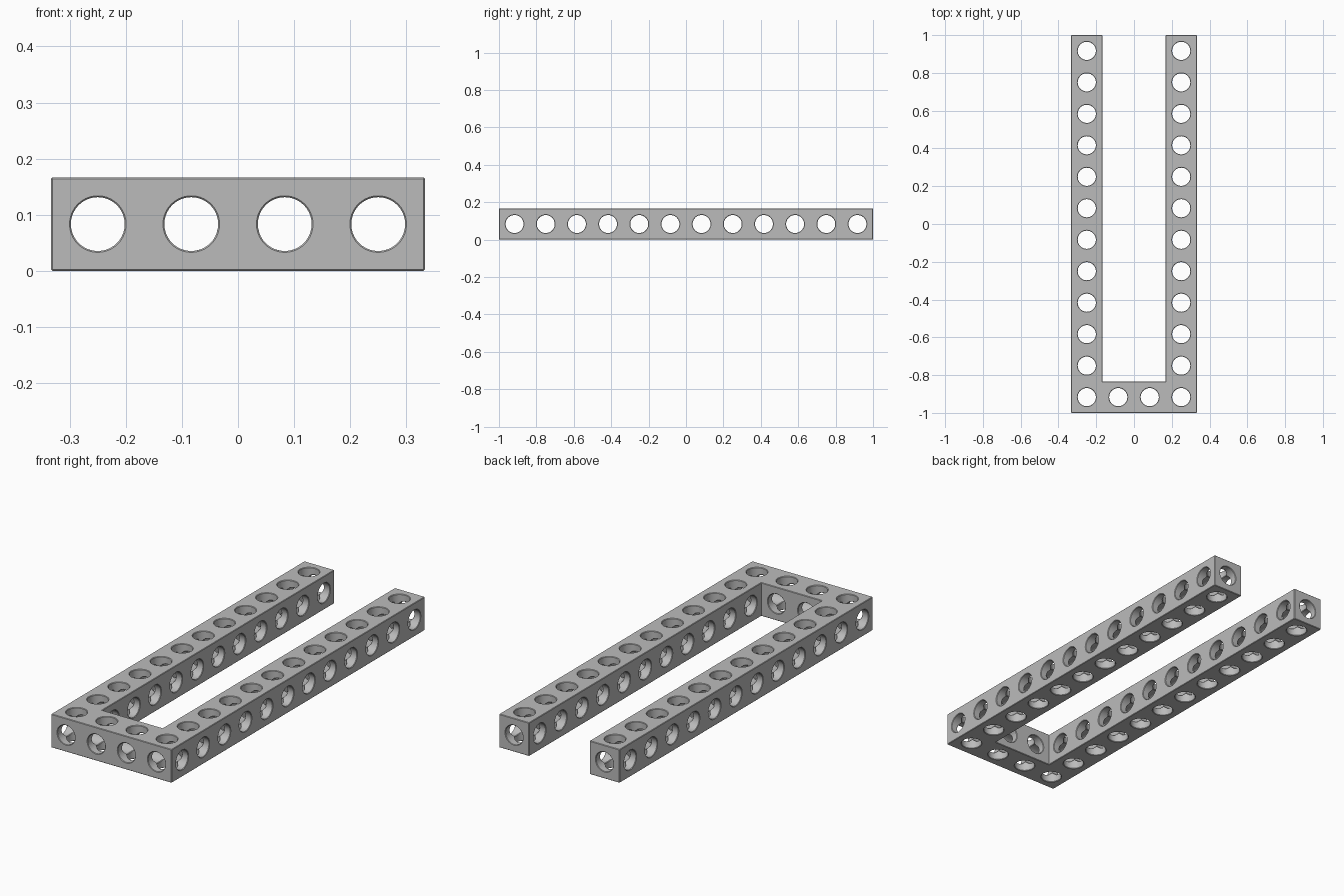
import bpy, bmesh
from math import cos, sin, pi, radians
from mathutils import Vector

cube = bpy.data.objects.get("Cube")
if cube:
    bpy.data.objects.remove(cube, do_unlink=True)

UNIT = 1 / 6          # size of one beam cell
HALF = UNIT / 2
BORE = 0.048          # hole radius
CHAMFER = 0.0025
SEGMENTS = 40         # multiple of 8 keeps the tunnel mitres exact
COLS, ROWS = 4, 12

# U layout: two long arms joined by one cross bar at the front
cells = {(i, j, 0) for i in range(COLS) for j in range(ROWS)
         if i in (0, COLS - 1) or j == 0}


def ring(bm, centre, axis, sign, shape):
    """Loop of vertices around an axis; shape maps a unit direction to (u, v, w)."""
    verts = []
    for k in range(SEGMENTS):
        a = 2 * pi * k / SEGMENTS
        u, v, w = shape(cos(a), sin(a))
        p = Vector()
        p[axis], p[(axis + 1) % 3], p[(axis + 2) % 3] = sign * w, u, v
        verts.append(bm.verts.new(centre + p))
    return verts


def bridge(bm, a, b):
    for k in range(SEGMENTS):
        n = (k + 1) % SEGMENTS
        bm.faces.new((a[k], a[n], b[n], b[k]))


def mitre(c, s):
    # curve where the three crossing bores meet
    return BORE * c, BORE * s, BORE * max(abs(c), abs(s))


def rim(c, s):
    return BORE * c, BORE * s, HALF


def border(c, s):
    m = max(abs(c), abs(s))
    return HALF * c / m, HALF * s / m, HALF


# Each cell has a tunnel in six directions, and a plate on its open sides
bm = bmesh.new()
for cell in cells:
    centre = Vector(((cell[0] - (COLS - 1) / 2) * UNIT,
                     (cell[1] - (ROWS - 1) / 2) * UNIT, HALF))
    for axis in range(3):
        for sign in (-1, 1):
            mouth = ring(bm, centre, axis, sign, rim)
            bridge(bm, ring(bm, centre, axis, sign, mitre), mouth)
            neighbour = list(cell)
            neighbour[axis] += sign
            if tuple(neighbour) not in cells:
                bridge(bm, mouth, ring(bm, centre, axis, sign, border))

bmesh.ops.remove_doubles(bm, verts=bm.verts, dist=0.0001)
bmesh.ops.recalc_face_normals(bm, faces=bm.faces)

# Chamfer the outside edges and hole rims
sharp = [e for e in bm.edges
         if e.is_manifold and e.calc_face_angle_signed() > radians(75)]
bmesh.ops.bevel(bm, geom=sharp, offset=CHAMFER, offset_type='OFFSET',
                segments=1, profile=0.5, affect='EDGES')

mesh = bpy.data.meshes.new("perforated_u_frame")
bm.to_mesh(mesh)
bm.free()
frame = bpy.data.objects.new("perforated_u_frame", mesh)
bpy.context.collection.objects.link(frame)

# Plain grey finish
grey = bpy.data.materials.new("plain_grey")
grey.use_nodes = True
colour = (0.5, 0.5, 0.5, 1)
grey.diffuse_color = colour
grey.node_tree.nodes["Principled BSDF"].inputs["Base Color"].default_value = colour
mesh.materials.append(grey)

bpy.ops.object.select_all(action='DESELECT')
frame.select_set(True)
bpy.context.view_layer.objects.active = frame
bpy.ops.object.shade_smooth_by_angle(angle=radians(30))
